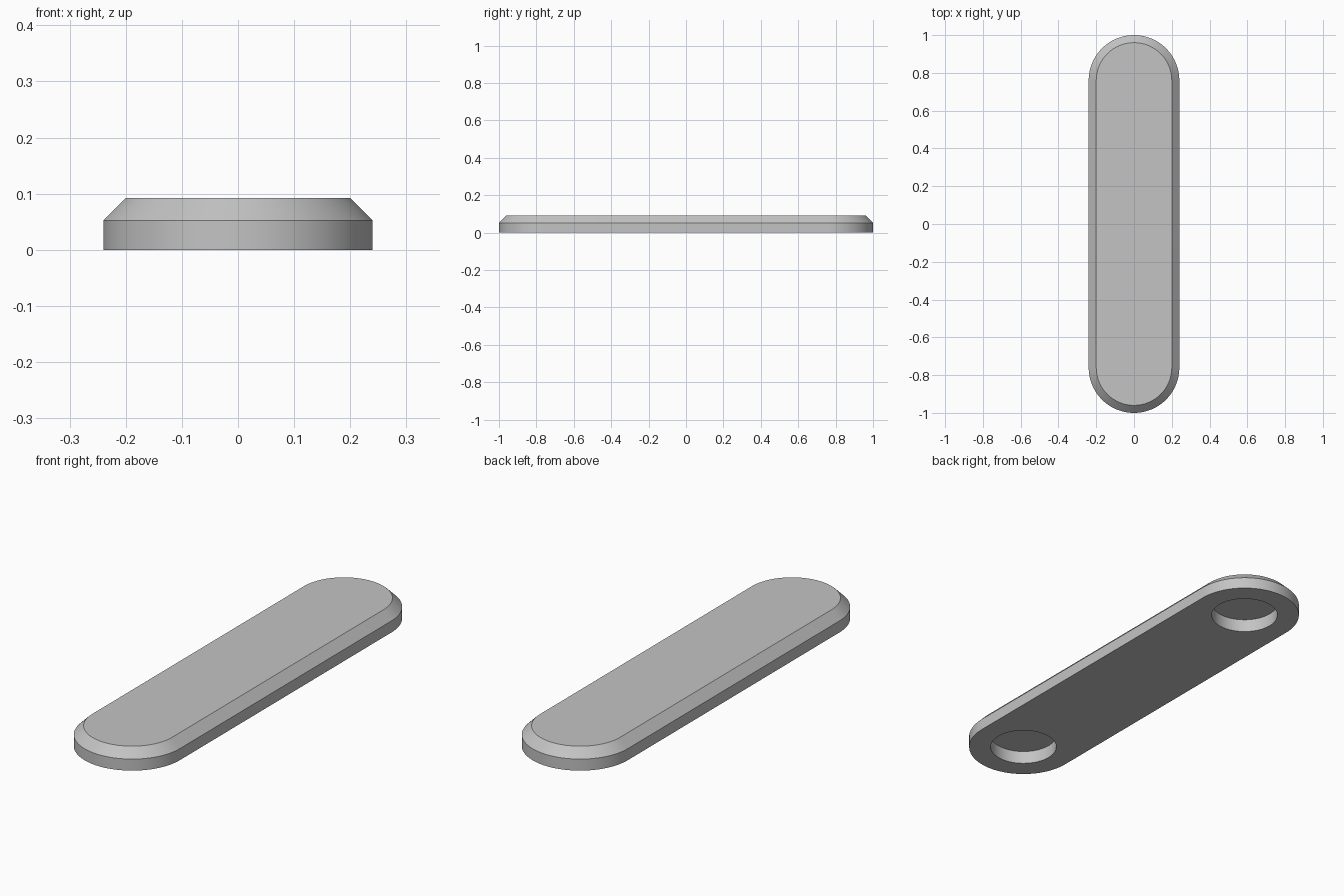
import bpy
import bmesh
from math import pi, sin, cos, radians

cube = bpy.data.objects.get("Cube")
if cube:
    bpy.data.objects.remove(cube, do_unlink=True)

END_Y = 0.76        # centre of each rounded end
RADIUS = 0.24
CHAMFER = 0.04
HEIGHT = 0.0925
POCKET_RADIUS = 0.145
POCKET_DEPTH = 0.06
STEPS = 48

grey = bpy.data.materials.new("satin grey")
grey.use_nodes = True
colour = (0.55, 0.55, 0.55, 1)
grey.diffuse_color = colour
grey.node_tree.nodes["Principled BSDF"].inputs["Base Color"].default_value = colour


def stadium(radius):
    """Outline with straight sides and a half circle at each end."""
    points = []
    for side in (1, -1):
        for i in range(STEPS + 1):
            a = pi * i / STEPS
            points.append((side * radius * cos(a), side * (END_Y + radius * sin(a))))
    return points


# Plate: stacked outlines joined by walls, with a chamfered top edge
bm = bmesh.new()
rings = []
for radius, z in ((RADIUS, 0), (RADIUS, HEIGHT - CHAMFER), (RADIUS - CHAMFER, HEIGHT)):
    rings.append([bm.verts.new((x, y, z)) for x, y in stadium(radius)])
for low, high in zip(rings, rings[1:]):
    for i in range(len(low)):
        j = (i + 1) % len(low)
        bm.faces.new((low[i], low[j], high[j], high[i]))
bm.faces.new(rings[0][::-1])
bm.faces.new(rings[-1])
mesh = bpy.data.meshes.new("plate")
bm.to_mesh(mesh)
bm.free()
mesh.materials.append(grey)
plate = bpy.data.objects.new("plate", mesh)
bpy.context.collection.objects.link(plate)

# Round blind pockets in the underside
cutters = []
for side in (1, -1):
    bpy.ops.mesh.primitive_cylinder_add(
        vertices=2 * STEPS, radius=POCKET_RADIUS, depth=2 * POCKET_DEPTH,
        location=(0, side * END_Y, 0))
    cutter = bpy.context.object
    cutter.name = "pocket_cutter"
    cutter.hide_render = True
    cutter.data.materials.append(grey)
    cutters.append(cutter)
    cut = plate.modifiers.new("pocket", "BOOLEAN")
    cut.operation = "DIFFERENCE"
    cut.solver = "EXACT"
    cut.object = cutter

bpy.ops.object.select_all(action="DESELECT")
plate.select_set(True)
bpy.context.view_layer.objects.active = plate
for name in [m.name for m in plate.modifiers]:
    bpy.ops.object.modifier_apply(modifier=name)
for cutter in cutters:
    bpy.data.objects.remove(cutter, do_unlink=True)
bpy.ops.object.shade_smooth_by_angle(angle=radians(30))
